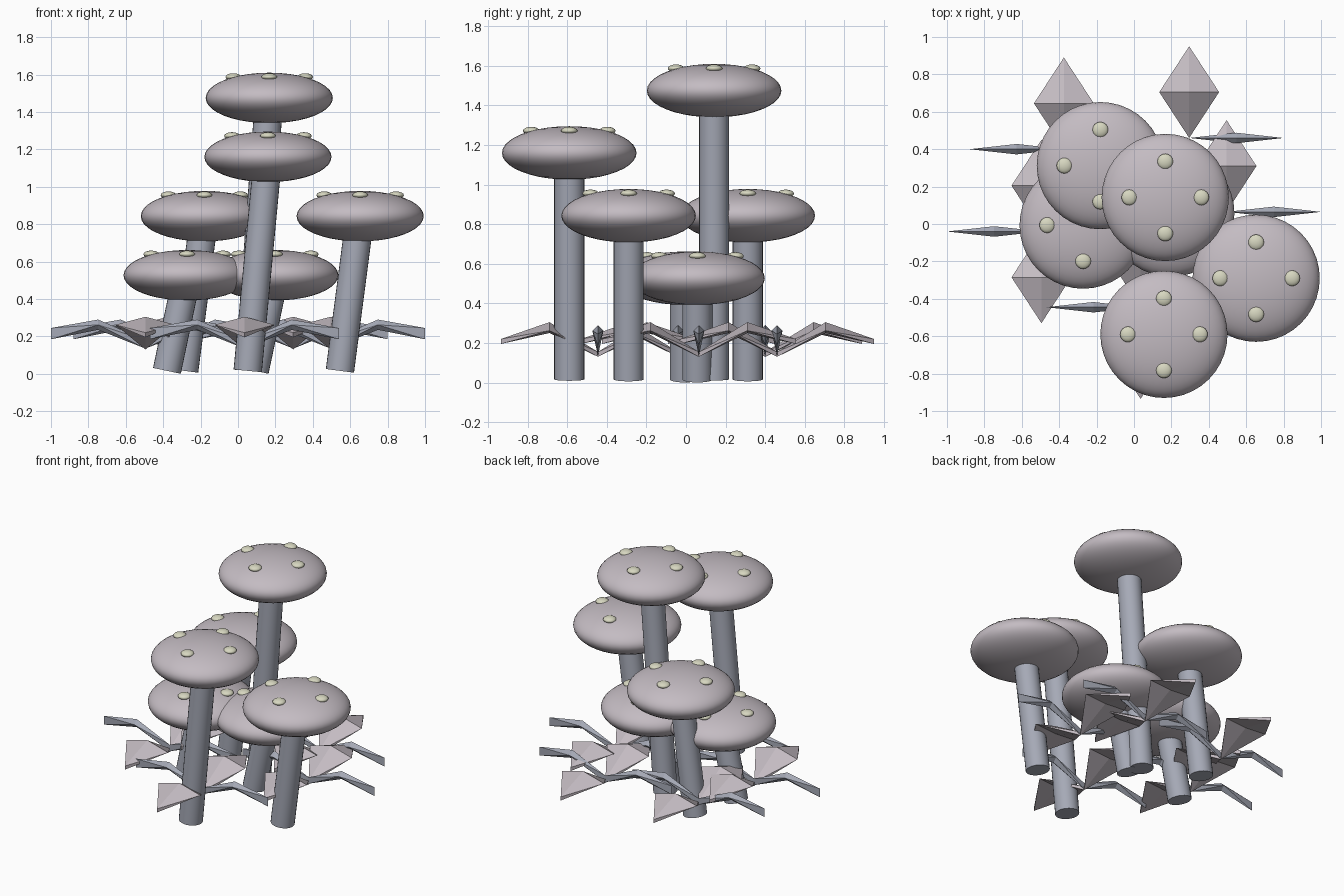
import bpy, bmesh, math
from mathutils import Vector

if "Cube" in bpy.data.objects:
    bpy.data.objects.remove(bpy.data.objects["Cube"])


def material(name, rgb):
    m = bpy.data.materials.new(name)
    m.diffuse_color = (*rgb, 1)
    m.use_nodes = True
    m.node_tree.nodes["Principled BSDF"].inputs["Base Color"].default_value = m.diffuse_color
    return m


CAP = material("cap_mauve", (0.55, 0.50, 0.54))
STEM = material("stem_slate", (0.38, 0.40, 0.47))
SPOT = material("spot_cream", (0.68, 0.68, 0.53))


def ellipsoid(name, loc, rx, rz, mat, seg, rings):
    bpy.ops.mesh.primitive_uv_sphere_add(segments=seg, ring_count=rings, location=loc)
    ob = bpy.context.object
    ob.name = name
    ob.scale = (rx, rx, rz)
    ob.data.materials.append(mat)
    bpy.ops.object.shade_smooth()


def mushroom(i, x, y, z):
    # leaning stem running up into the cap
    foot, head = Vector((x - 0.108, y, 0.016)), Vector((x, y, z))
    axis = head - foot
    bpy.ops.mesh.primitive_cylinder_add(vertices=24, radius=0.076, depth=axis.length,
                                        location=(foot + head) / 2,
                                        rotation=(0, math.atan2(axis.x, axis.z), 0))
    stem = bpy.context.object
    stem.name = f"mushroom_stem_{i}"
    stem.data.materials.append(STEM)
    bpy.ops.object.shade_smooth_by_angle()
    # flattened cap
    ellipsoid(f"mushroom_cap_{i}", head, 0.34, 0.135, CAP, 40, 20)
    # four raised spots
    for k in range(4):
        a = k * math.pi / 2
        off = Vector((0.192 * math.cos(a), 0.192 * math.sin(a), 0.112))
        ellipsoid(f"cap_spot_{i}_{k}", head + off, 0.042, 0.02, SPOT, 16, 8)


def leaf(name, x, y, angle, length, width, ends, mids, mat):
    """Bent leaf: pointed base and tip, wide raised middle."""
    m = length / 2
    (b0, b1), (t0, t1), (m0, ms, m1) = ends[0], ends[1], mids
    pts = [(0, 0, b0), (0, 0, b1),
           (m, -width, ms), (m, 0, m1), (m, width, ms), (m, 0, m0),
           (length, 0, t0), (length, 0, t1)]
    bm = bmesh.new()
    v = [bm.verts.new(p) for p in pts]
    for f in [(1, 2, 3), (1, 3, 4), (0, 4, 5), (0, 5, 2), (0, 2, 1), (0, 1, 4),
              (7, 3, 2), (7, 4, 3), (6, 5, 4), (6, 2, 5), (6, 7, 2), (6, 4, 7)]:
        bm.faces.new([v[j] for j in f])
    bmesh.ops.recalc_face_normals(bm, faces=bm.faces)
    me = bpy.data.meshes.new(name)
    bm.to_mesh(me)
    bm.free()
    me.materials.append(mat)
    ob = bpy.data.objects.new(name, me)
    ob.location = (x, y, 0)
    ob.rotation_euler.z = angle
    bpy.context.collection.objects.link(ob)


# mushrooms: cap centre
for i, c in enumerate([(-0.18, 0.312, 0.843), (0.167, 0.142, 1.475), (-0.272, -0.006, 0.527),
                       (0.653, -0.29, 0.843), (0.16, -0.59, 1.16), (0.197, 0.058, 0.527)]):
    mushroom(i, *c)

# ground plants: broad leaves front and back, narrow leaves left and right
for i, (x, y) in enumerate([(0.295, 0.46), (-0.375, 0.40), (-0.495, -0.04),
                            (0.495, 0.065), (0.035, -0.445)]):
    for k in range(4):
        a = k * math.pi / 2
        if k % 2:
            leaf(f"broad_leaf_{i}_{k}", x, y, a, 0.49, 0.16,
                 [(0.13, 0.155), (0.195, 0.22)], (0.25, 0.262, 0.305), CAP)
        else:
            leaf(f"narrow_leaf_{i}_{k}", x, y, a, 0.505, 0.028,
                 [(0.135, 0.18), (0.185, 0.245)], (0.235, 0.262, 0.29), STEM)
